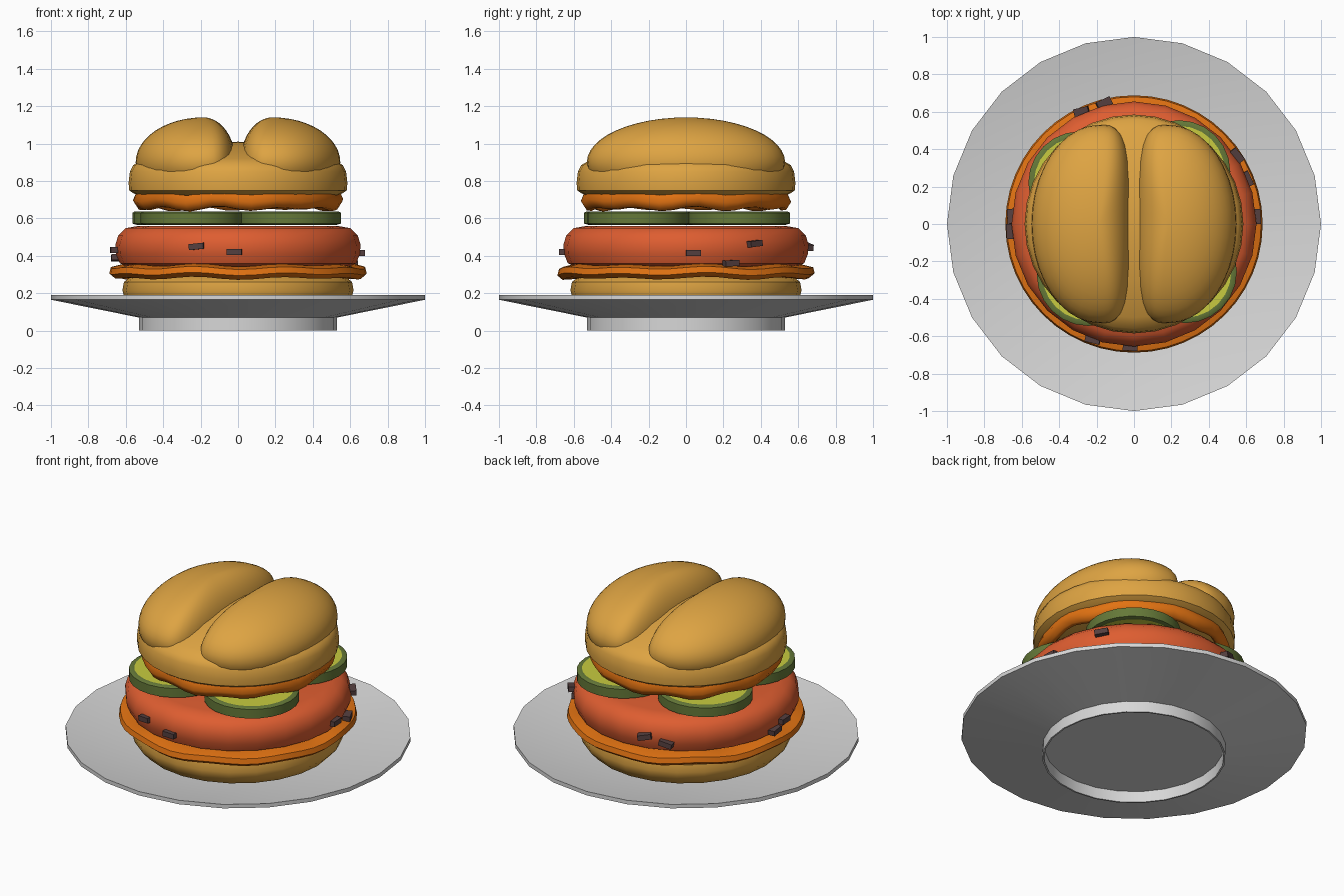
import bpy, bmesh, math
from mathutils import Matrix, Vector

if "Cube" in bpy.data.objects:
    bpy.data.objects.remove(bpy.data.objects["Cube"])


def mat(name, rgb):
    m = bpy.data.materials.new(name)
    m.diffuse_color = (*rgb, 1)
    m.use_nodes = True
    m.node_tree.nodes["Principled BSDF"].inputs["Base Color"].default_value = m.diffuse_color
    return m


BUN = mat("toasted bun", (0.73, 0.37, 0.055))
PATTY = mat("red orange patty", (0.73, 0.11, 0.03))
SHEET = mat("orange cheese", (0.76, 0.17, 0.006))
PLATE = mat("plate grey", (0.68, 0.68, 0.68))
RIND = mat("pickle rind", (0.13, 0.19, 0.04))
FLESH = mat("pickle flesh", (0.58, 0.60, 0.05))
CHAR = mat("dark chunk", (0.09, 0.05, 0.05))


def finish(name, bm, mats, angle=40):
    bmesh.ops.remove_doubles(bm, verts=bm.verts, dist=1e-5)
    bmesh.ops.recalc_face_normals(bm, faces=bm.faces)
    me = bpy.data.meshes.new(name)
    bm.to_mesh(me)
    bm.free()
    for m in mats:
        me.materials.append(m)
    for p in me.polygons:
        p.use_smooth = angle > 0
    if angle > 0:
        me.set_sharp_from_angle(angle=math.radians(angle))
    ob = bpy.data.objects.new(name, me)
    bpy.context.collection.objects.link(ob)
    return ob


def lathe(name, profile, mats, n=24, angle=40, closed=False, wave=None, at=(0, 0)):
    """Spin an (r, z) profile; wave(a, r, z) may return a changed (r, z)."""
    bm = bmesh.new()
    cols = []
    for i in range(n):
        a = 2 * math.pi * i / n
        col = []
        for r, z in profile:
            if wave:
                r, z = wave(a, r, z)
            col.append(bm.verts.new((at[0] + r * math.cos(a), at[1] + r * math.sin(a), z)))
        cols.append(col)
    k = len(profile)
    for i in range(n):
        p, q = cols[i], cols[(i + 1) % n]
        for j in range(k if closed else k - 1):
            j2 = (j + 1) % k
            bm.faces.new((p[j], q[j], q[j2], p[j2]))
    return finish(name, bm, mats, angle)


# plate with a hollow foot ring
lathe("plate", [(0, .07), (.518, .07), (.52, 0), (.53, 0), (.53, .07), (1, .165),
                (1, .19), (.53, .1), (0, .1)], [PLATE], angle=25)

# bottom bun
lathe("bottom_bun", [(0, .095), (.5, .095), (.56, .12), (.605, .17), (.618, .215),
                     (.61, .26), (.57, .29), (0, .295)], [BUN])


# wavy cheese sheets
def ripple(amp, count, phase):
    def f(a, r, z):
        s = math.sin(count * a + phase) + .5 * math.sin((count - 3) * a + 1)
        return r, z + amp * s
    return f


lathe("lower_cheese", [(0, .29), (.58, .285), (.66, .28), (.688, .303), (.68, .335),
                       (.62, .35), (0, .35)], [SHEET], n=48, wave=ripple(.006, 9, 0), angle=60)
lathe("upper_cheese", [(.48, .735), (.545, .735), (.562, .695), (.535, .653), (.51, .65),
                       (.49, .675)], [SHEET], n=48, closed=True, wave=ripple(.009, 10, .6), angle=60)

# patty
lathe("patty", [(0, .335), (.58, .335), (.632, .36), (.652, .41), (.655, .46), (.64, .51),
                (.6, .548), (.53, .56), (0, .56)], [PATTY])

# dark chunks on the patty side: x, y, z, tilt
CHUNKS = [(-.22, -.615, .45, .1), (-.02, -.655, .42, 0), (.655, .04, .415, 0),
          (.605, .24, .36, .05), (.55, .365, .465, .1), (-.28, .6, .417, -.2),
          (-.16, .645, .45, .2), (-.66, -.04, .43, 0), (-.655, .04, .39, .1)]
for i, (x, y, z, tilt) in enumerate(CHUNKS):
    bm = bmesh.new()
    bmesh.ops.create_cube(bm, size=1)
    M = (Matrix.Translation((x, y, z)) @ Matrix.Rotation(math.atan2(y, x) + tilt, 4, 'Z')
         @ Matrix.Rotation(tilt, 4, 'X') @ Matrix.Diagonal((.045, .08, .032, 1)))
    bmesh.ops.transform(bm, matrix=M, verts=bm.verts)
    finish("dark_chunk_%d" % (i + 1), bm, [CHAR], 0)

# four pickle slices: green rind, pale flat faces
for i, c in enumerate([(-.29, .22), (.24, .28), (-.245, -.27), (.275, -.255)]):
    ob = lathe("pickle_%d" % (i + 1), [(0, .565), (.25, .565), (.275, .572), (.275, .63),
               (.262, .637), (.245, .637), (0, .637)], [RIND, FLESH], at=c)
    for p in ob.data.polygons:
        d = (p.center - Vector((c[0], c[1], p.center.z))).length
        if abs(p.normal.z) > .9 and d < .235:
            p.material_index = 1

# top bun base
lathe("top_bun", [(0, .7), (.485, .7), (.56, .735), (.582, .75), (.585, .79), (.578, .85),
                  (.56, .885), (.5, .92), (.3, .98), (.12, 1.005), (0, 1.01)], [BUN], n=32, angle=50)

# two rounded halves of the top bun: round outside, squarer along the groove
for name, side in (("top_bun_left_lobe", -1), ("top_bun_right_lobe", 1)):
    bm = bmesh.new()
    bmesh.ops.create_uvsphere(bm, u_segments=40, v_segments=24, radius=1)
    for v in bm.verts:
        u, w, h = v.co
        rr = math.hypot(u, w)
        if u > 0 and rr > 1e-6:
            n = 3.2
            f = (abs(u / rr) ** n + abs(w / rr) ** n) ** (-1 / n)
            u, w = u * f, w * f
        x = .185 - u * (.172 if u > 0 else .362)
        v.co = (side * x, w * .53, .9 + h * .24)
    finish(name, bm, [BUN], 60)
